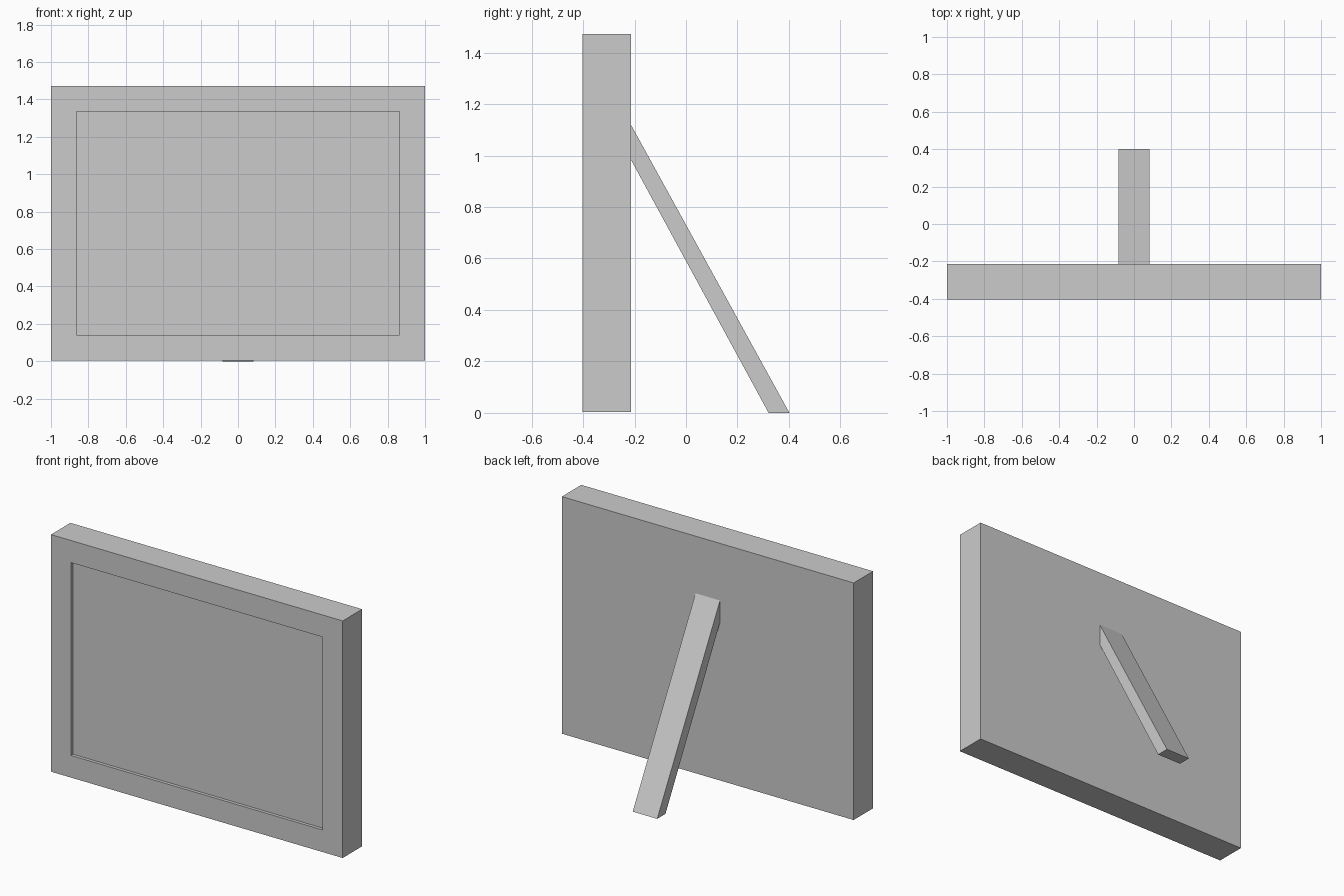
import bpy, bmesh
from mathutils import Vector

if "Cube" in bpy.data.objects:
    bpy.data.objects.remove(bpy.data.objects["Cube"])


def finish(name, bm):
    bmesh.ops.recalc_face_normals(bm, faces=bm.faces[:])
    me = bpy.data.meshes.new(name)
    bm.to_mesh(me)
    bm.free()
    ob = bpy.data.objects.new(name, me)
    bpy.context.collection.objects.link(ob)
    return ob


def prism(profile, half_width):
    """Extrude a (y, z) profile along x, centred on x = 0."""
    bm = bmesh.new()
    face = bm.faces.new([bm.verts.new((-half_width, y, z)) for y, z in profile])
    new = bmesh.ops.extrude_face_region(bm, geom=[face])["geom"]
    verts = [g for g in new if isinstance(g, bmesh.types.BMVert)]
    bmesh.ops.translate(bm, verts=verts, vec=(2 * half_width, 0, 0))
    bmesh.ops.recalc_face_normals(bm, faces=bm.faces[:])
    return bm


FRONT, BACK, TOP = -0.403, -0.213, 1.472
BORDER, RECESS = 0.137, 0.02

# picture frame: slab with a shallow recessed picture area
bm = prism([(FRONT, 0.003), (BACK, 0.003), (BACK, TOP), (FRONT, TOP)], 1.0)
bm.normal_update()
front = min(bm.faces, key=lambda f: f.calc_center_median().y)
bmesh.ops.inset_region(bm, faces=[front], thickness=BORDER, use_even_offset=True)
picture = bmesh.ops.extrude_discrete_faces(bm, faces=[front])["faces"][0]
bmesh.ops.translate(bm, verts=picture.verts[:], vec=Vector((0, RECESS, 0)))
finish("picture_frame", bm)

# slanted leg: cut flush with the back and the ground
leg = prism([(BACK, 1.118), (BACK, 0.982), (0.321, 0), (0.402, 0)], 0.084)
finish("support_leg", leg)
